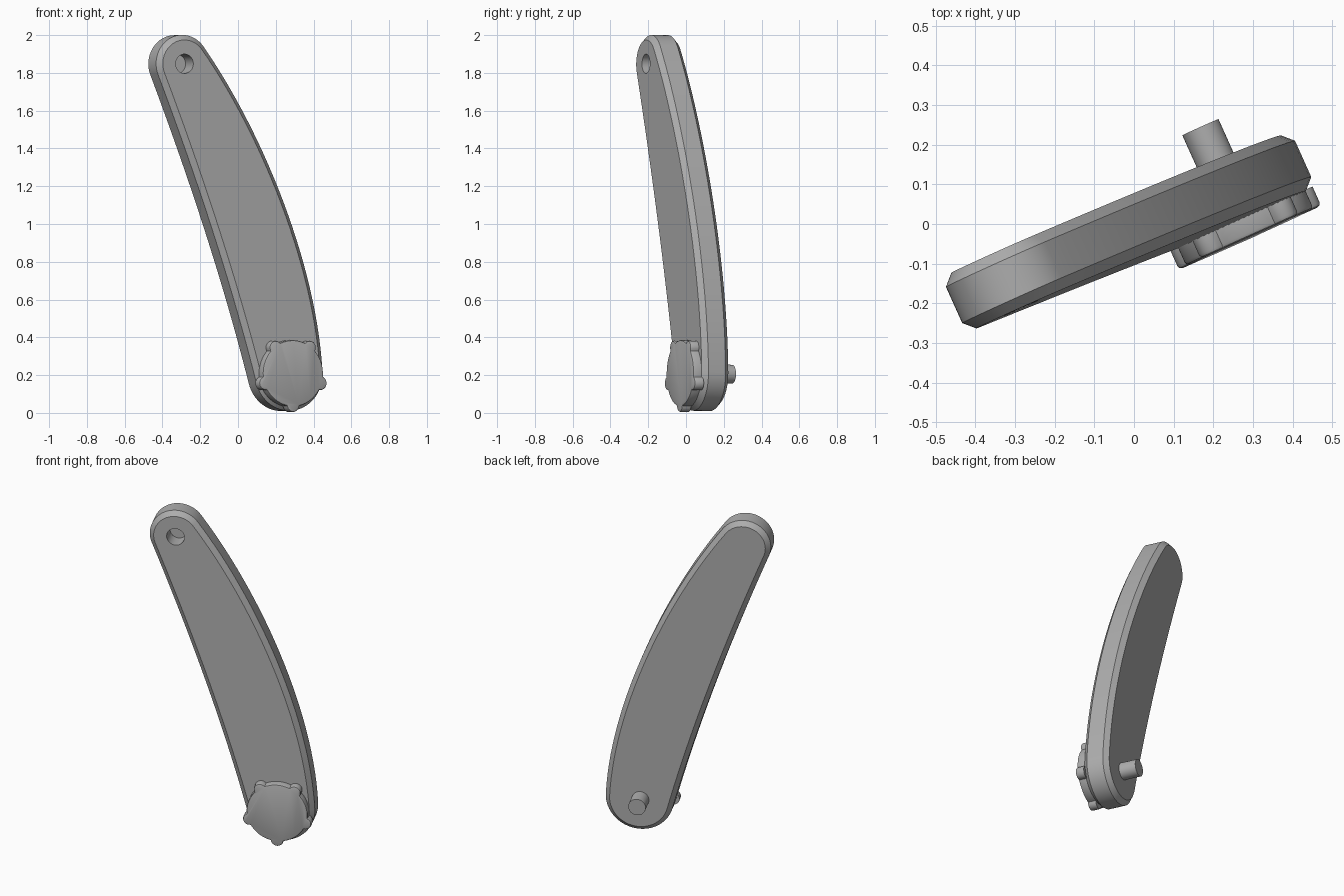
import bpy, bmesh
from math import sin, cos, radians, sqrt, pi
from mathutils import Matrix, Vector

if "Cube" in bpy.data.objects:
    bpy.data.objects.remove(bpy.data.objects["Cube"])

grey = bpy.data.materials.new("plain_grey")
GREY = (0.42, 0.42, 0.42, 1)
grey.use_nodes = True
grey.diffuse_color = GREY
grey.node_tree.nodes["Principled BSDF"].inputs["Base Color"].default_value = GREY

# The arm stands turned about z and leans very slightly back
FRAME = Matrix.Rotation(radians(24.2), 4, "Z") @ Matrix.Rotation(-0.015, 4, "X")
FRONT, BACK = -0.105, 0.049          # the two flat faces of the arm
TOP, TOP_R = Vector((-0.345, 1.847)), 0.153
LOW, LOW_R = Vector((0.262, 0.205)), 0.195
PIVOT = Vector((0.253, 0.207))


def polar(centre, radius, degrees):
    a = radians(degrees)
    return centre + radius * Vector((cos(a), sin(a)))


def arc(centre, radius, start, end, n):
    return [polar(centre, radius, start + (end - start) * i / n) for i in range(n + 1)]


def side(p0, a0, p3, a3, n=28, reach=0.57):
    """Inner points of a curve leaving one arc and joining another in tangent."""
    p1 = p0 + reach * Vector((sin(radians(a0)), -cos(radians(a0))))
    p2 = p3 - reach * Vector((sin(radians(a3)), -cos(radians(a3))))
    ts = [i / n for i in range(1, n)]
    return [(1-t)**3*p0 + 3*(1-t)**2*t*p1 + 3*(1-t)*t*t*p2 + t**3*p3 for t in ts]


def prism(name, outline, y0, y1, bevel=0, segments=1, both=False):
    """Extrude an outline from y0 to y1 and bevel the front (and back) rim."""
    bm = bmesh.new()
    front = bm.faces.new([bm.verts.new((p.x, y0, p.y)) for p in outline])
    back = bmesh.ops.extrude_face_region(bm, geom=[front], use_keep_orig=True)
    moved = [v for v in back["geom"] if isinstance(v, bmesh.types.BMVert)]
    bmesh.ops.translate(bm, verts=moved, vec=(0, y1 - y0, 0))
    bmesh.ops.recalc_face_normals(bm, faces=bm.faces)
    if bevel:
        ends = (y0, y1) if both else (y0,)
        rim = [e for e in bm.edges
               if any(all(abs(v.co.y - y) < 1e-5 for v in e.verts) for y in ends)]
        bmesh.ops.bevel(bm, geom=rim, offset=bevel, segments=segments,
                        profile=0.5, affect="EDGES")
    mesh = bpy.data.meshes.new(name)
    bm.to_mesh(mesh)
    bm.free()
    mesh.materials.append(grey)
    obj = bpy.data.objects.new(name, mesh)
    bpy.context.collection.objects.link(obj)
    obj.matrix_world = FRAME
    return obj


def smooth(obj):
    bpy.ops.object.select_all(action="DESELECT")
    obj.select_set(True)
    bpy.context.view_layer.objects.active = obj
    bpy.ops.object.shade_smooth_by_angle(angle=radians(30))


# Curved arm with chamfered rims
R_TOP, R_LOW, L_TOP, L_LOW = 37, 3, 202, 195
top_arc = arc(TOP, TOP_R, L_TOP, R_TOP, 28)
low_arc = arc(LOW, LOW_R, R_LOW, L_LOW - 360, 28)
right = side(top_arc[-1], R_TOP, low_arc[0], R_LOW)
left = side(top_arc[0], L_TOP - 180, low_arc[-1], L_LOW - 180)
arm = prism("arm", top_arc + right + low_arc + left[::-1], FRONT, BACK, 0.027, both=True)

# Blind socket near the top of the front face
cutter = prism("socket_cutter", arc(TOP, 0.051, 0, 352.5, 47), FRONT - 0.05, FRONT + 0.1)
cutter.hide_render = True
cut = arm.modifiers.new("socket", "BOOLEAN")
cut.operation, cut.solver, cut.object = "DIFFERENCE", "EXACT", cutter
bpy.context.view_layer.objects.active = arm
bpy.ops.object.modifier_apply(modifier=cut.name)
bpy.data.objects.remove(cutter)
smooth(arm)

# Knob with five rounded grips around the rim
DISC, GRIP_AT, GRIP_R = 0.176, 0.168, 0.037


def knob_radius(degrees):
    off = radians((degrees + 90 + 36) % 72 - 36)
    gap = GRIP_R**2 - (GRIP_AT * sin(off))**2
    return max(DISC, GRIP_AT * cos(off) + sqrt(gap)) if gap > 0 else DISC


rim = [polar(PIVOT, knob_radius(d), d) for d in range(0, 360, 2)]
smooth(prism("knob", rim, FRONT - 0.049, FRONT + 0.004, 0.01, 2))

# Round peg on the back
smooth(prism("peg", arc(PIVOT, 0.05, 0, 352.5, 47), BACK - 0.01, BACK + 0.102))
